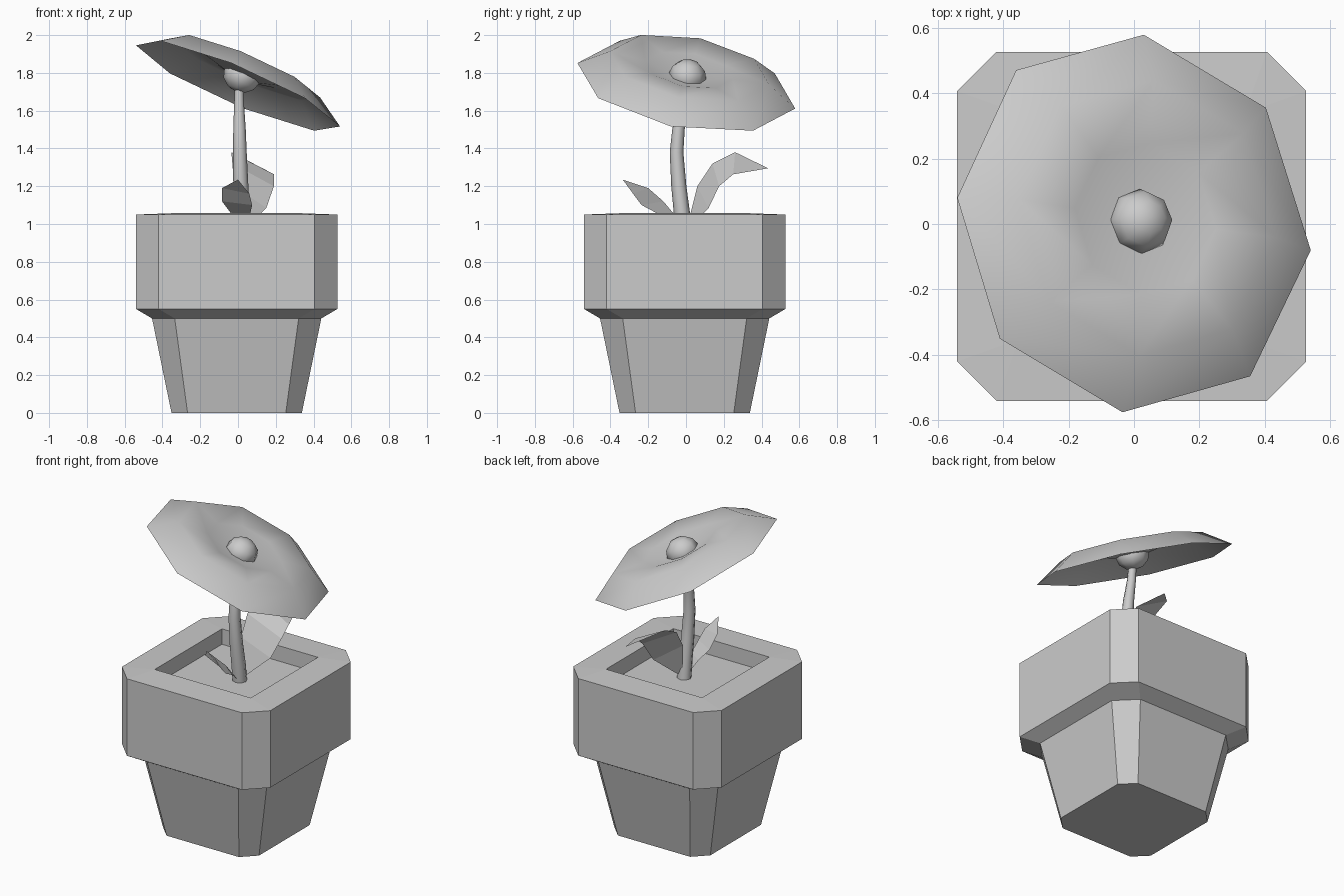
import bpy, bmesh
from math import sin, cos, radians
from mathutils import Vector

cube = bpy.data.objects.get("Cube")
if cube:
    bpy.data.objects.remove(cube)

grey = bpy.data.materials.new("plain grey")
grey.use_nodes = True
colour = (0.6, 0.6, 0.6, 1)
grey.diffuse_color = colour
grey.node_tree.nodes["Principled BSDF"].inputs["Base Color"].default_value = colour


def finish(name, bm, smooth=False, recalc=True):
    bmesh.ops.remove_doubles(bm, verts=bm.verts, dist=0.0005)
    if recalc:
        bmesh.ops.recalc_face_normals(bm, faces=bm.faces)
    for f in bm.faces:
        f.smooth = smooth
    mesh = bpy.data.meshes.new(name)
    bm.to_mesh(mesh)
    bm.free()
    mesh.materials.append(grey)
    obj = bpy.data.objects.new(name, mesh)
    bpy.context.collection.objects.link(obj)
    return obj


def loft(name, rings, cap_start=False, cap_end=False, smooth=False, recalc=True):
    """Skin a series of closed rings that share one point count."""
    bm = bmesh.new()
    rows = [[bm.verts.new(p) for p in ring] for ring in rings]
    n = len(rows[0])
    for a, b in zip(rows, rows[1:]):
        for i in range(n):
            j = (i + 1) % n
            bm.faces.new((a[i], a[j], b[j], b[i]))
    if cap_start:
        bm.faces.new(rows[0][::-1])
    if cap_end:
        bm.faces.new(rows[-1])
    return finish(name, bm, smooth, recalc)


def cut_square(half, cut, z, c=-0.007):
    """Square ring with its corners cut off."""
    k = half - cut
    pts = [(k, -half), (half, -k), (half, k), (k, half),
           (-k, half), (-half, k), (-half, -k), (-k, -half)]
    return [(x + c, y + c, z) for x, y in pts]


# Pot: tapered body, wide collar, square opening
loft("pot", [cut_square(0.345, 0.085, 0), cut_square(0.448, 0.12, 0.5),
             cut_square(0.533, 0.12, 0.55), cut_square(0.533, 0.12, 1.05),
             cut_square(0.345, 0, 1.057), cut_square(0.345, 0, 0.955)],
     cap_start=True)

# Soil
bm = bmesh.new()
bm.faces.new([bm.verts.new((x * 0.345 - 0.007, y * 0.345 - 0.007, 0.957))
              for x, y in ((-1, -1), (1, -1), (1, 1), (-1, 1))])
finish("soil", bm, recalc=False)

# Stem: bent, tapering tube
stem = [(0.02, -0.01, 0.95, 0.043), (0.02, -0.022, 1.06, 0.043),
        (0.015, -0.038, 1.2, 0.04), (0.01, -0.05, 1.38, 0.036),
        (0.008, -0.04, 1.5, 0.033), (0.006, -0.018, 1.62, 0.027),
        (0.006, 0, 1.77, 0.022)]
loft("stem", [[(x + r * cos(radians(a)), y + r * sin(radians(a)), z)
               for a in range(0, 360, 45)] for x, y, z, r in stem], smooth=True)

# Blossom: tilted eight-sided dish, raised ring and dipped middle
normal = Vector((0.425, 0.185, 1)).normalized()
rim = [(0.03, 0.578), (-0.36, 0.47), (-0.54, 0.08), (-0.41, -0.35),
       (-0.035, -0.575), (0.355, -0.465), (0.54, -0.08), (0.403, 0.355)]


def dish_ring(scale, height):
    return [Vector((x * scale, y * scale, 1.731 - (0.425 * x + 0.185 * y) * scale))
            + normal * height for x, y in rim]


loft("blossom", [dish_ring(s, h) for s, h in
                 ((1, 0), (0.73, 0.105), (0.4, 0.092), (0, 0.03))],
     smooth=True, recalc=False)

# Flower centre
bm = bmesh.new()
bmesh.ops.create_uvsphere(bm, u_segments=8, v_segments=6, radius=0.1)
turn = Vector((0, 0, 1)).rotation_difference(normal)
for v in bm.verts:
    v.co.z *= 0.88
    v.co = turn @ v.co + Vector((0.02, 0.008, 1.783))
finish("flower_centre", bm, smooth=True)


# Leaves: strips from a base point through edge pairs to a tip
def leaf(name, base, left, right, tip):
    bm = bmesh.new()
    b, t = bm.verts.new(base), bm.verts.new(tip)
    ls = [bm.verts.new(p) for p in left]
    rs = [bm.verts.new(p) for p in right]
    bm.faces.new((b, rs[0], ls[0]))
    for i in range(len(ls) - 1):
        bm.faces.new((ls[i], rs[i], rs[i + 1], ls[i + 1]))
    bm.faces.new((ls[-1], rs[-1], t))
    finish(name, bm, recalc=False)


leaf("large_leaf", (0.02, 0, 0.96),
     [(-0.02, 0.06, 1.2), (-0.03, 0.14, 1.32), (-0.035, 0.26, 1.38)],
     [(0.15, 0.12, 1.085), (0.19, 0.175, 1.2), (0.19, 0.25, 1.263)],
     (0.13, 0.435, 1.295))
leaf("small_leaf", (0.015, -0.02, 0.96),
     [(-0.04, -0.07, 1.06), (-0.085, -0.12, 1.12), (-0.085, -0.2, 1.19)],
     [(0.065, -0.15, 1.055), (0.075, -0.235, 1.1), (0.06, -0.28, 1.16)],
     (0, -0.335, 1.235))
